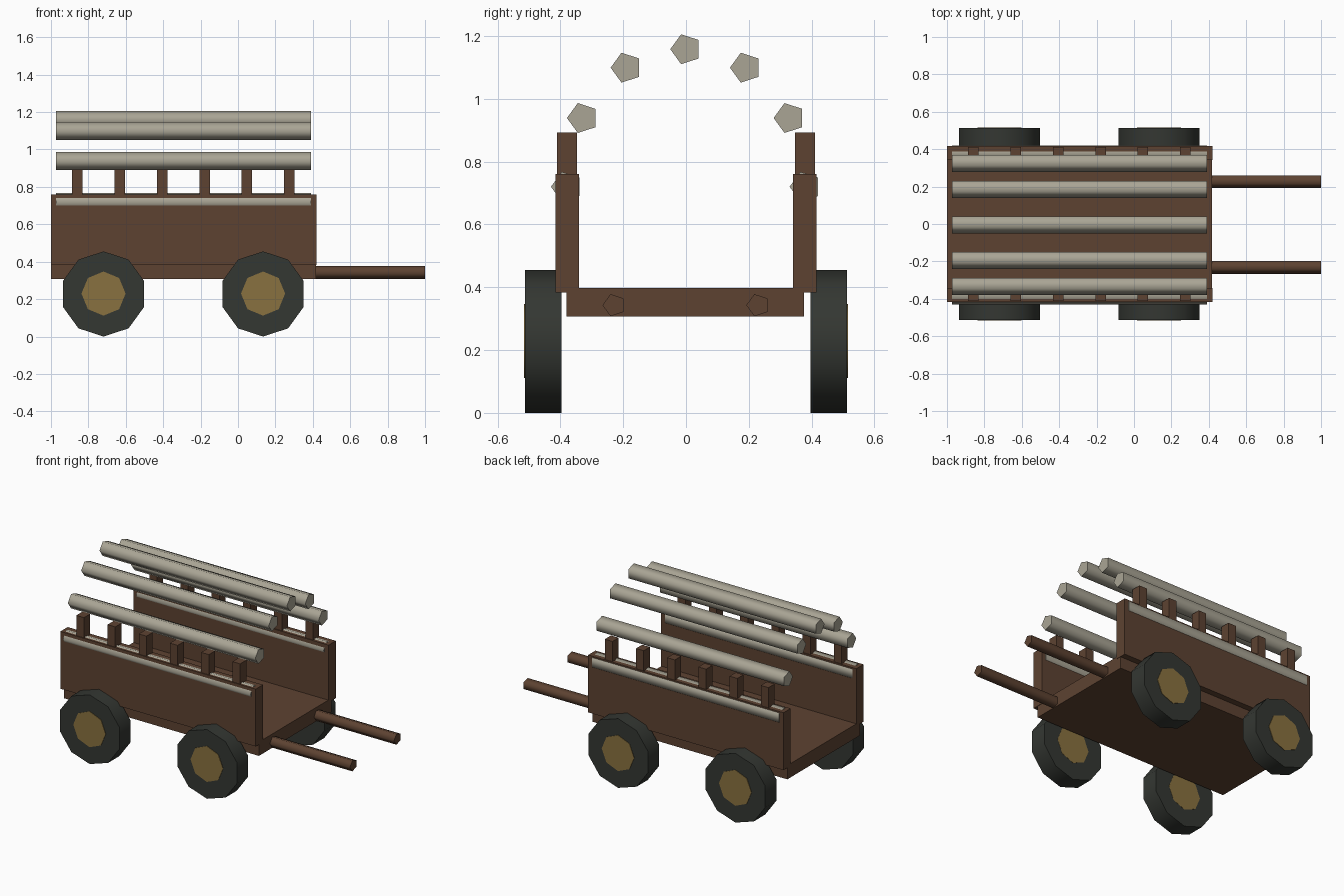
import bpy
from math import pi, sin, cos, radians

if "Cube" in bpy.data.objects:
    bpy.data.objects.remove(bpy.data.objects["Cube"])


def material(name, rgb):
    m = bpy.data.materials.new(name)
    m.diffuse_color = (*rgb, 1)
    m.use_nodes = True
    m.node_tree.nodes["Principled BSDF"].inputs["Base Color"].default_value = m.diffuse_color
    return m


WOOD = material("wood", (0.11, 0.055, 0.031))
POLE = material("pale_wood", (0.40, 0.375, 0.30))
TYRE = material("dark_rim", (0.034, 0.038, 0.032))
HUB = material("hub_tan", (0.25, 0.165, 0.05))


def box(name, x, y, z, mat):
    """Box from (min, max) ranges on each axis."""
    r = (x, y, z)
    bpy.ops.mesh.primitive_cube_add(size=1, location=[(a + b) / 2 for a, b in r])
    ob = bpy.context.object
    ob.name = name
    ob.scale = [b - a for a, b in r]
    bpy.ops.object.transform_apply(location=False, rotation=False, scale=True)
    ob.data.materials.append(mat)


def rod(name, sides, radius, length, loc, rot, mat):
    bpy.ops.mesh.primitive_cylinder_add(vertices=sides, radius=radius, depth=length,
                                        location=loc, rotation=rot)
    ob = bpy.context.object
    ob.name = name
    ob.data.materials.append(mat)
    bpy.ops.object.shade_smooth_by_angle(angle=radians(80))


ALONG_X = (0, pi / 2, pi)   # pentagon corner points to -y
ALONG_Y = (pi / 2, 0, 0)    # corner points up

# Cart bed
box("bed_floor", (-1, 0.418), (-0.38, 0.376), (0.307, 0.398), WOOD)

for s, side in ((-1, "front"), (1, "back")):
    # Side wall and the row of posts on it
    box(f"{side}_wall", (-1, 0.42), sorted((s * 0.341, s * 0.416)), (0.383, 0.76), WOOD)
    for i in range(6):
        x = -0.86 + i * 0.227
        box(f"{side}_post", (x - 0.028, x + 0.028), sorted((s * 0.347, s * 0.411)),
            (0.70, 0.893), WOOD)
    # Pull handle
    rod(f"{side}_handle", 5, 0.037, 0.62, (0.69, s * 0.229, 0.343), ALONG_X, WOOD)
    # Wheels with hubs
    for x in (-0.719, 0.134):
        rod(f"{side}_wheel", 10, 0.2275, 0.116, (x, s * 0.455, 0.2275), ALONG_Y, TYRE)
        rod(f"{side}_hub", 8, 0.118, 0.12, (x, s * 0.456, 0.2295), ALONG_Y, HUB)

# Canopy poles along a half-ellipse arch
for i in range(7):
    a = pi * i / 6
    rod("canopy_pole", 5, 0.05, 1.363, (-0.291, 0.38 * cos(a), 0.72 + 0.438 * sin(a)),
        ALONG_X, POLE)
